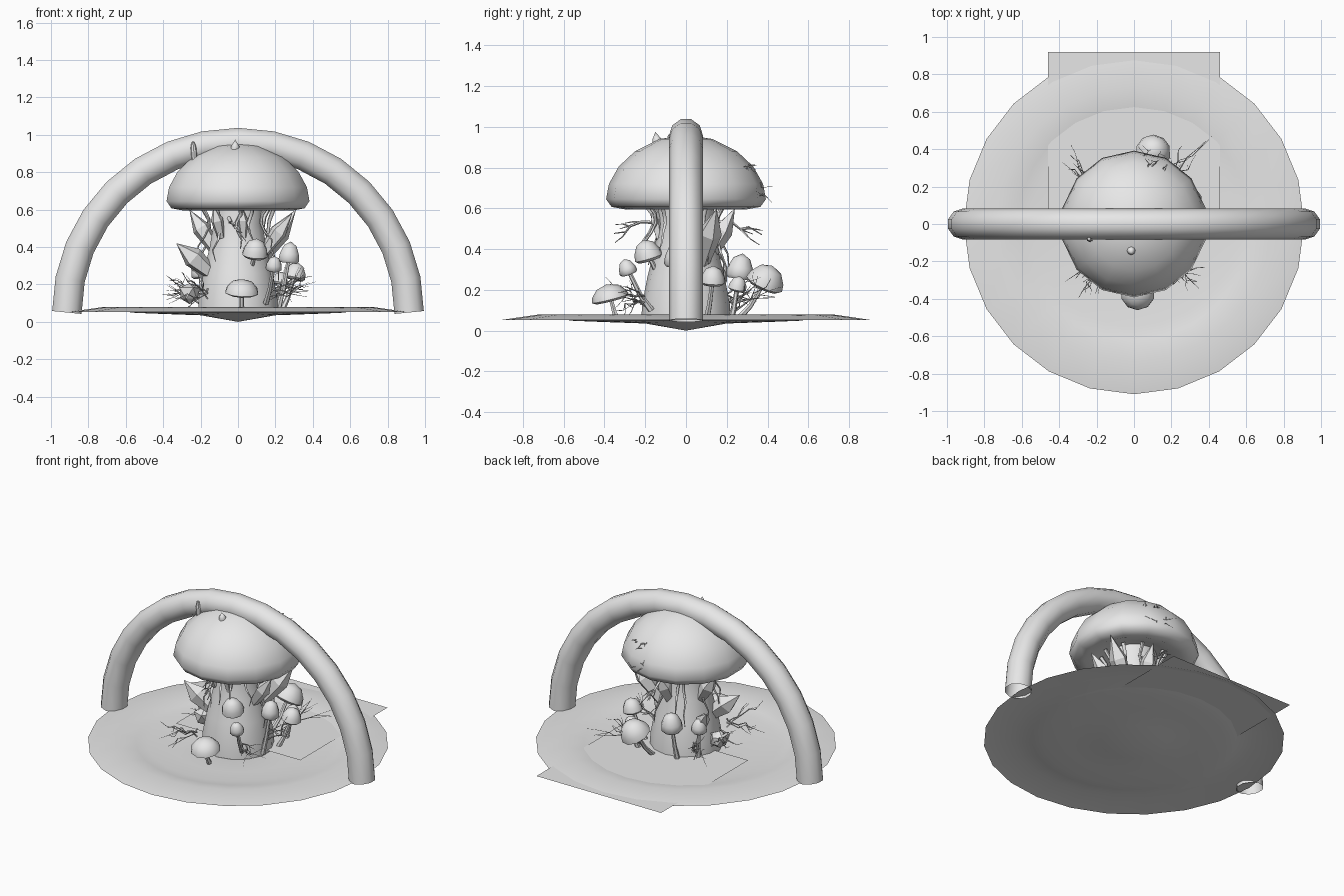
import bpy, bmesh, math, random
from mathutils import Vector, Matrix

cube = bpy.data.objects.get("Cube")
if cube:
    bpy.data.objects.remove(cube, do_unlink=True)

random.seed(4)
GREY = (0.8, 0.8, 0.8, 1)
grey = bpy.data.materials.new("pale_grey")
grey.use_nodes = True
grey.diffuse_color = GREY
grey.node_tree.nodes["Principled BSDF"].inputs["Base Color"].default_value = GREY


def select_only(ob):
    bpy.ops.object.select_all(action='DESELECT')
    ob.select_set(True)
    bpy.context.view_layer.objects.active = ob


def add_mesh(name, bm, smooth=None):
    mesh = bpy.data.meshes.new(name)
    bm.to_mesh(mesh)
    bm.free()
    ob = bpy.data.objects.new(name, mesh)
    bpy.context.collection.objects.link(ob)
    mesh.materials.append(grey)
    if smooth:
        select_only(ob)
        bpy.ops.object.shade_smooth_by_angle(angle=math.radians(smooth))
    return ob


def lathe(name, profile, sides, base=(0, 0, 0), axis=(0, 0, 1), smooth=None):
    """Spin (radius, height) points, listed bottom to top, about an axis."""
    bm = bmesh.new()
    rings = []
    for r, h in profile:
        count = 1 if r == 0 else sides
        angles = [math.tau * (i + 0.0) / sides + math.pi / 2 for i in range(count)]
        rings.append([bm.verts.new((r * math.cos(a), r * math.sin(a), h)) for a in angles])
    for low, high in zip(rings, rings[1:]):
        for i in range(sides):
            j = (i + 1) % sides
            corners = [low[i % len(low)], low[j % len(low)],
                       high[j % len(high)], high[i % len(high)]]
            bm.faces.new(list(dict.fromkeys(corners)))
    turn = Vector((0, 0, 1)).rotation_difference(Vector(axis)).to_matrix().to_4x4()
    bm.transform(Matrix.Translation(base) @ turn)
    return add_mesh(name, bm, smooth)


def tubes(name, paths, radius, resolution=0, smooth=None, caps=True):
    """Sweep round tubes along paths of (point, thickness factor)."""
    curve = bpy.data.curves.new(name, 'CURVE')
    curve.dimensions = '3D'
    curve.bevel_depth = radius
    curve.bevel_resolution = resolution
    curve.use_fill_caps = caps
    for path in paths:
        spline = curve.splines.new('POLY')
        spline.points.add(len(path) - 1)
        for point, (co, factor) in zip(spline.points, path):
            point.co = (*co, 1)
            point.radius = factor
    ob = bpy.data.objects.new(name, curve)
    bpy.context.collection.objects.link(ob)
    curve.materials.append(grey)
    select_only(ob)
    bpy.ops.object.convert(target='MESH')
    if smooth:
        bpy.ops.object.shade_smooth_by_angle(angle=math.radians(smooth))
    return ob


def twig(start, end, wobble=0.025, steps=5, forks=2):
    """A crooked tapering branch with a few side shoots."""
    a, b = Vector(start), Vector(end)
    path = []
    for i in range(steps + 1):
        shift = Vector([random.uniform(-wobble, wobble) for _ in range(3)])
        path.append((a.lerp(b, i / steps) + shift * (i > 0), 1 - 0.75 * i / steps))
    result = [path]
    for _ in range(forks):
        root, thick = path[random.randint(2, steps - 1)]
        side = Vector([random.uniform(-0.06, 0.06) for _ in range(3)])
        tip = root + (b - a) * 0.3 + side
        tip.z = max(tip.z, 0.06)
        result.append([(root, thick * 0.8), (root.lerp(tip, 0.5) + side * 0.2, thick * 0.5), (tip, 0.15)])
    return result


# Shallow dish of ground
lathe("ground_dish", [(0, 0.0), (0.2, 0.035), (0.4, 0.042), (0.55, 0.048), (0.62, 0.056),
                      (0.73, 0.078), (0.91, 0.052)], 24, smooth=40)

# Square sheet reaching out past the back of the dish
bm = bmesh.new()
bmesh.ops.create_grid(bm, x_segments=1, y_segments=1, size=0.46,
                      matrix=Matrix.Translation((0, 0.46, 0.057)))
add_mesh("ground_sheet", bm)

# Arch standing over everything, open at its feet
arch = []
for i in range(17):
    a = math.pi * i / 16
    arch.append((Vector((0.915 * math.cos(a), 0, 0.05 + 0.908 * math.sin(a))), 1))
tubes("arch", [arch], 0.083, 3, smooth=50, caps=False)

# Large stem and cap
lathe("main_stem", [(0.22, 0.04), (0.215, 0.13), (0.19, 0.26), (0.155, 0.4), (0.135, 0.52),
                    (0.14, 0.66)], 14, smooth=50)
lathe("main_cap", [(0, 0.66), (0.2, 0.63), (0.3, 0.595), (0.365, 0.607), (0.392, 0.645),
                   (0.378, 0.72), (0.33, 0.805), (0.25, 0.88), (0.13, 0.94), (0, 0.96)],
      14, smooth=50)

# Little points growing on the cap
lathe("cap_point", [(0, 0), (0.024, 0.0), (0.022, 0.02), (0, 0.055)], 8,
      (-0.015, -0.14, 0.92), (0, -0.2, 1), 40)
lathe("cap_peg", [(0.014, 0), (0.016, 0.1), (0.008, 0.13), (0, 0.135)], 8,
      (-0.23, -0.08, 0.83), (-0.08, 0, 1), 40)

# Small mushrooms: foot, cap centre, cap radius, cap height, cap direction
MUSHROOMS = [
    ((0.02, -0.33, 0.05), (0.02, -0.37, 0.15), 0.092, 0.08, (0.05, -0.25, 1)),
    ((0.15, -0.17, 0.10), (0.19, -0.28, 0.28), 0.045, 0.075, (0.1, -0.35, 1)),
    ((0.06, -0.12, 0.28), (0.09, -0.18, 0.35), 0.07, 0.1, (0.1, -0.3, 1)),
    ((0.21, -0.04, 0.05), (0.27, -0.05, 0.32), 0.058, 0.11, (0.12, 0.0, 1)),
    ((0.23, 0.10, 0.05), (0.30, 0.13, 0.23), 0.062, 0.09, (0.2, 0.05, 1)),
    ((0.07, 0.25, 0.05), (0.10, 0.38, 0.22), 0.095, 0.11, (0.25, 0.45, 1)),
    ((-0.09, 0.22, 0.05), (-0.08, 0.26, 0.26), 0.068, 0.12, (0, 0.15, 1)),
    ((-0.18, 0.13, 0.05), (-0.20, 0.15, 0.24), 0.05, 0.09, (-0.15, 0.1, 1)),
    ((0.20, 0.22, 0.05), (0.22, 0.25, 0.20), 0.045, 0.07, (0.2, 0.2, 1)),
]
for foot, top, r, h, direction in MUSHROOMS:
    a, b = Vector(foot), Vector(top)
    lean = a.lerp(b, 0.5) + Vector((0, 0, -0.015))
    tubes("small_mushroom_stalk", [[(a, 1.3), (lean, 1), (b + Vector((0, 0, 0.01)), 0.8)]],
          0.013, 1, smooth=50)
    lathe("small_mushroom_cap", [(0, 0.1 * h), (0.8 * r, -0.05 * h), (r, 0.08 * h), (0.92 * r, 0.4 * h),
                                 (0.6 * r, 0.8 * h), (0, h)], 10, b, direction, 50)

# Faceted crystals: base, tip, radius
CRYSTALS = [
    ((0.12, 0.08, 0.33), (0.31, 0.15, 0.60), 0.058),
    ((0.13, -0.03, 0.36), (0.29, -0.06, 0.58), 0.045),
    ((-0.13, -0.06, 0.25), (-0.33, -0.10, 0.42), 0.06),
    ((-0.12, 0.03, 0.38), (-0.26, 0.06, 0.60), 0.05),
    ((-0.15, 0.08, 0.22), (-0.27, 0.17, 0.38), 0.045),
    ((0.03, 0.11, 0.36), (0.05, 0.24, 0.60), 0.05),
    ((0.03, -0.13, 0.45), (0.02, -0.16, 0.62), 0.03),
    ((-0.09, -0.11, 0.45), (-0.13, -0.16, 0.62), 0.035),
]
for base, tip, r in CRYSTALS:
    direction = Vector(tip) - Vector(base)
    n = direction.length
    lathe("crystal", [(0, 0), (0.6 * r, 0), (r, 0.55 * n), (0, n)], 5, base, direction)

# Spiky rock beside the stem
bm = bmesh.new()
bmesh.ops.create_icosphere(bm, subdivisions=1, radius=0.06)
for v in bm.verts:
    v.co *= random.uniform(0.8, 1.3)
bm.transform(Matrix.Translation((-0.26, 0.02, 0.15)))
add_mesh("spiky_rock", bm)

# Roots running down the stem from under the cap
roots = []
for i in range(11):
    a = math.tau * i / 11 + random.uniform(-0.2, 0.2)
    path = []
    low = random.uniform(0.2, 0.4)
    for k in range(6):
        t = k / 5
        z = 0.62 * (1 - t) + low * t
        r = 0.2 - 0.05 * math.sin(math.pi * min(1, t * 1.3)) + 0.02 * t
        turn = a + random.uniform(-0.08, 0.08)
        path.append((Vector((r * math.cos(turn), r * math.sin(turn), z)), 1 - 0.8 * t))
    roots.append(path)
tubes("stem_roots", roots, 0.012, 1, smooth=60)

# Thicker bare branches reaching out below the cap
branches = []
for side in (-1, 1):
    branches += twig((0.05 * side, 0.11 * side, 0.56), (0.02, 0.36 * side, 0.48), 0.015, 5, 4)
tubes("bare_branches", branches, 0.011, 1, smooth=60)

# Thin twigs round the foot of the stem
twigs = []
for x, y in [(-0.3, 0.3), (0.3, 0.37), (0.29, -0.34), (-0.27, -0.33), (-0.34, 0.05), (0.34, 0.02)]:
    for k in range(4):
        start = (x * 0.6, y * 0.6, random.uniform(0.08, 0.18))
        end = (x + random.uniform(-0.06, 0.06), y + random.uniform(-0.06, 0.06),
               random.uniform(0.09, 0.27))
        twigs += twig(start, end, 0.018)
tubes("foot_twigs", twigs, 0.005)

# Fine cracks of twig on the back of the cap
cracks = []
for k in range(6):
    x, z = random.uniform(0.0, 0.17), random.uniform(0.68, 0.82)
    y = math.sqrt(max(0.01, (0.39 - 0.35 * max(0, z - 0.66)) ** 2 - x * x))
    cracks += twig((x, y - 0.02, z), (x + 0.03, y + 0.015, z + random.uniform(-0.05, 0.03)), 0.008, 4, 1)
tubes("cap_twigs", cracks, 0.004)
